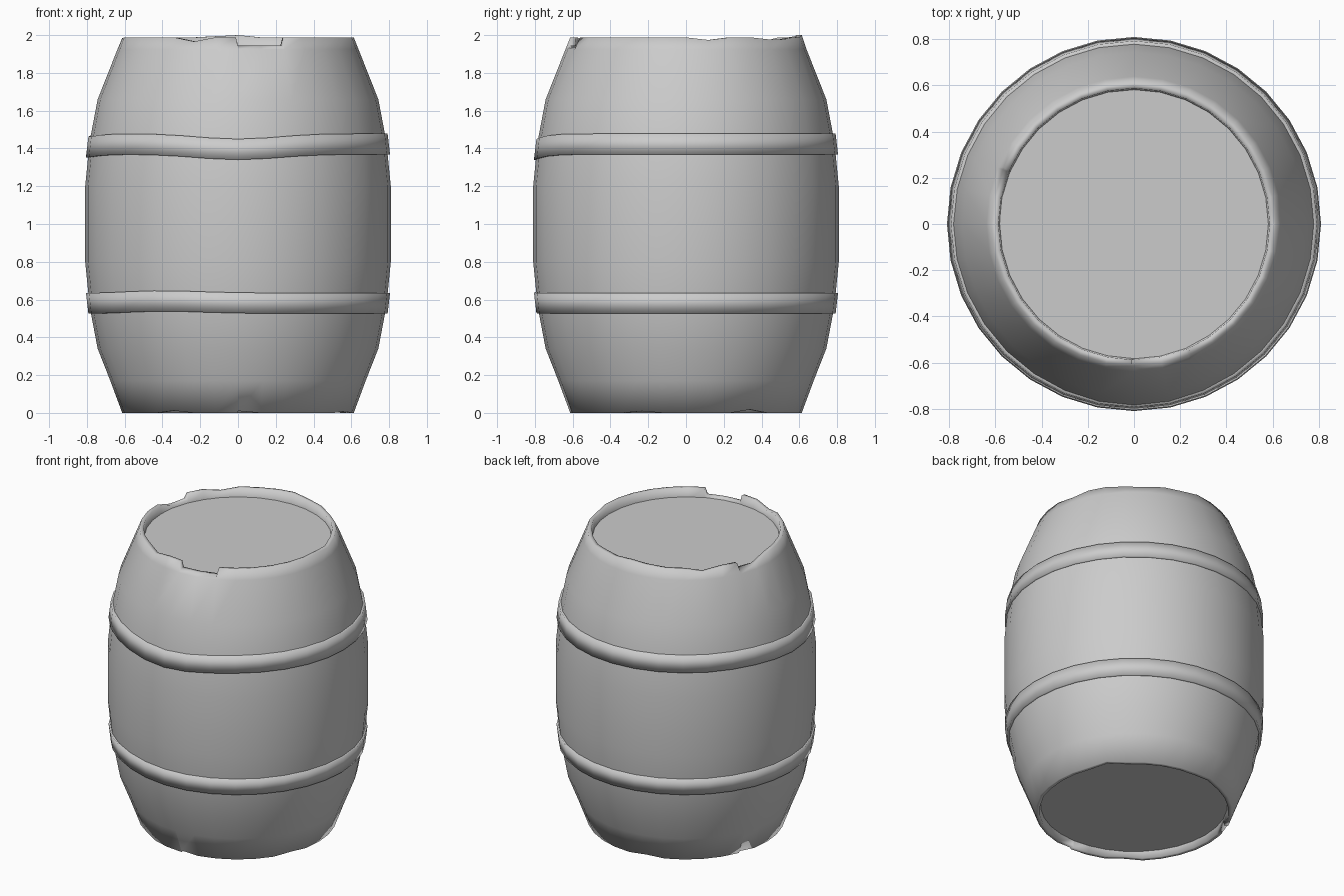
import bpy, bmesh
from math import sin, cos, radians, exp

if "Cube" in bpy.data.objects:
    bpy.data.objects.remove(bpy.data.objects["Cube"])

# One grey for the whole barrel
grey = bpy.data.materials.new("plain grey")
grey.use_nodes = True
grey.diffuse_color = (0.6, 0.6, 0.6, 1)
grey.node_tree.nodes["Principled BSDF"].inputs["Base Color"].default_value = (0.6, 0.6, 0.6, 1)

SIDES = 32
STEP = 360 / SIDES
GRID = list(range(SIDES))

# Worn rims: height change by column number, zero elsewhere
TOP_CHIPS = {1: -0.014, 4: -0.01, 5: -0.012, 8: 0.012, 9: 0.006, 12: -0.02,
             14: -0.035, 15: -0.04, 16: -0.004, 22: -0.022,
             24: -0.043, 25: -0.043, 26: -0.043}
BOTTOM_CHIPS = {3: 0.018, 9: 0.01, 14: 0.012, 21: 0.012, 24: 0.01, 30: 0.009}
# Extra rim columns that give the notches their upright ends
NOTCH_ENDS = [13.9, 23.9, 26.1]
BOTTOM_RIM, TOP_RIM = (1, 2), (11, 12, 13)


def wrap(c, centre, width):
    """Smooth bump around an angle, for column c."""
    d = (c * STEP - centre + 180) % 360 - 180
    return exp(-(d / width) ** 2)


def point(r, c, z):
    a = radians(c * STEP)
    return r * cos(a), r * sin(a), z


def lathe(name, columns, profile, closed=False, shift=lambda c, i: 0):
    """Turn a (radius, height) profile round z; split columns join below the top rim."""
    bm = bmesh.new()
    cols = [[bm.verts.new(point(r, c if i in TOP_RIM else round(c), z + shift(c, i)))
             for i, (r, z) in enumerate(profile)] for c in columns]
    n = len(profile)
    for k, col in enumerate(cols):
        nxt = cols[(k + 1) % len(cols)]
        for i in range(n if closed else n - 1):
            j = (i + 1) % n
            bm.faces.new((col[i], nxt[i], nxt[j], col[j]))
    bmesh.ops.remove_doubles(bm, verts=bm.verts, dist=0.0001)
    finish(name, bm, True)


def finish(name, bm, smooth):
    for f in bm.faces:
        f.smooth = smooth
    mesh = bpy.data.meshes.new(name)
    bm.to_mesh(mesh)
    bm.free()
    mesh.materials.append(grey)
    bpy.context.collection.objects.link(bpy.data.objects.new(name, mesh))


# Bulging body with rims turned in at both ends
body = [(0.58, 0.06), (0.587, 0), (0.613, 0), (0.676, 0.17), (0.743, 0.34),
        (0.785, 0.56), (0.809, 0.8), (0.809, 1.2), (0.785, 1.44), (0.743, 1.66),
        (0.638, 1.925), (0.613, 1.988), (0.587, 1.988), (0.58, 1.92)]


def chips(c, i):
    if i in BOTTOM_RIM:
        return BOTTOM_CHIPS.get(c, 0)
    if i in TOP_RIM[:2]:
        return TOP_CHIPS.get(c, 0)
    return 0


lathe("barrel_body", sorted(GRID + NOTCH_ENDS), body, shift=chips)

# Sunken end boards
for name, z, up in (("barrel_lid", 1.93, True), ("barrel_base", 0.047, False)):
    bm = bmesh.new()
    ring = [bm.verts.new(point(0.583, c, z)) for c in GRID]
    bm.faces.new(ring if up else ring[::-1])
    finish(name, bm, False)

# Hoops, slightly bent out of level
lathe("lower_hoop", GRID,
      [(0.765, 0.526), (0.792, 0.526), (0.805, 0.635), (0.78, 0.635)], closed=True,
      shift=lambda c, i: 0.012 * wrap(c, 240, 22))
lathe("upper_hoop", GRID,
      [(0.78, 1.368), (0.805, 1.368), (0.792, 1.478), (0.765, 1.478)], closed=True,
      shift=lambda c, i: -0.028 * wrap(c, 270, 22) - 0.016 * wrap(c, 185, 20))
